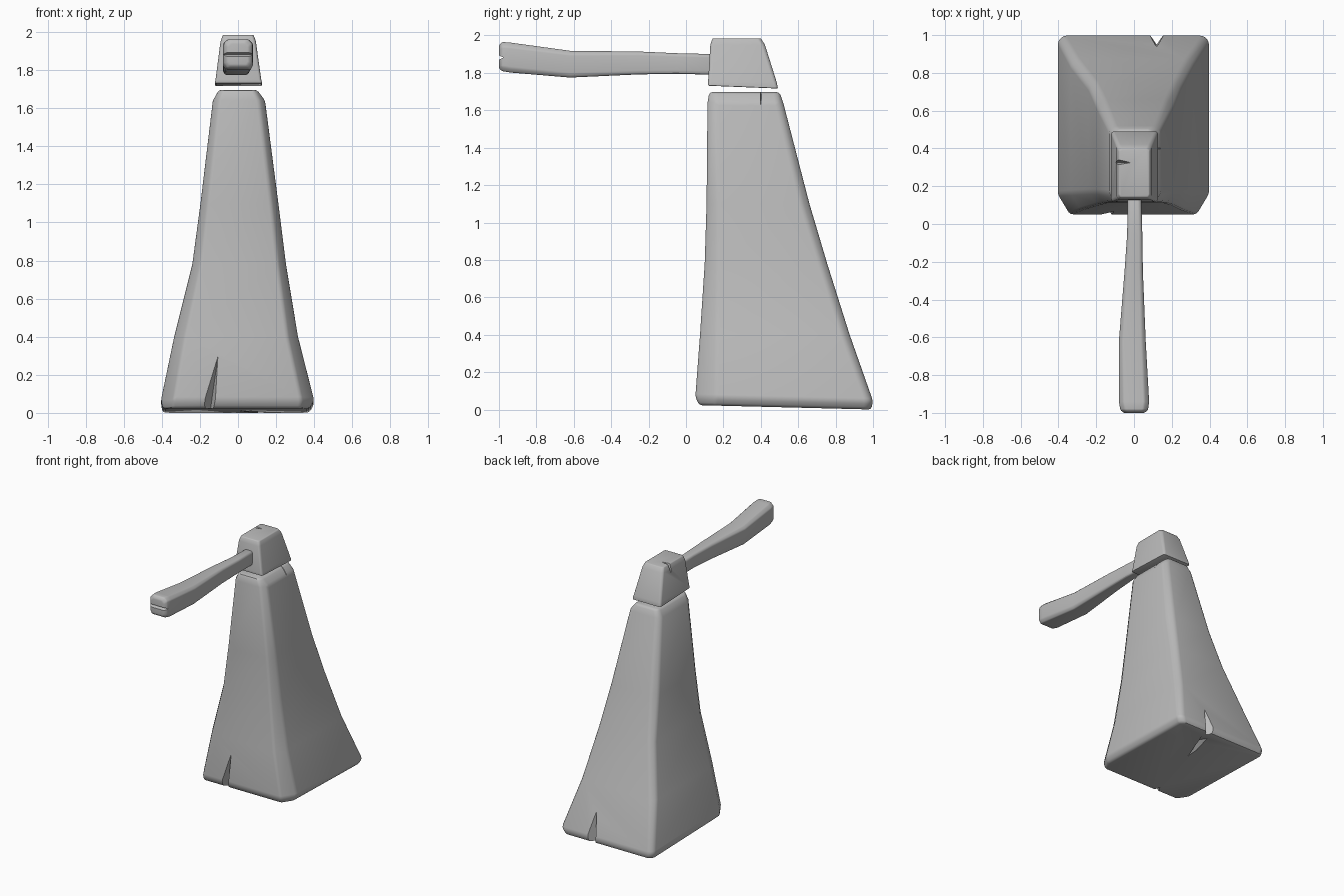
import bpy, bmesh
from mathutils import Vector

cube = bpy.data.objects.get("Cube")
if cube:
    bpy.data.objects.remove(cube, do_unlink=True)

stone = bpy.data.materials.new("plain_grey")
stone.use_nodes = True
GREY = (0.5, 0.5, 0.5, 1)
stone.diffuse_color = GREY
stone.node_tree.nodes["Principled BSDF"].inputs["Base Color"].default_value = GREY


def make_object(name, bm):
    bmesh.ops.recalc_face_normals(bm, faces=bm.faces)
    mesh = bpy.data.meshes.new(name)
    bm.to_mesh(mesh)
    bm.free()
    mesh.materials.append(stone)
    obj = bpy.data.objects.new(name, mesh)
    bpy.context.collection.objects.link(obj)
    return obj


def loft(name, rings, place):
    """Skin rectangles (t, u0, u1, v0, v1, low corner cut, high corner cut)."""
    bm = bmesh.new()
    loops = []
    for t, u0, u1, v0, v1, lo, hi in rings:
        outline = [(u0 + lo * .6, v0), (u1 - lo * .6, v0), (u1, v0 + lo), (u1, v1 - hi),
                   (u1 - hi, v1), (u0 + hi, v1), (u0, v1 - hi), (u0, v0 + lo)]
        loops.append([bm.verts.new(place(t, u, v)) for u, v in outline])
    for a, b in zip(loops, loops[1:]):
        for i in range(8):
            j = (i + 1) % 8
            bm.faces.new((a[i], a[j], b[j], b[i]))
    bm.faces.new(loops[0])
    bm.faces.new(loops[-1])
    return make_object(name, bm)


def gouge(points):
    """Convex wedge used to carve a crack."""
    bm = bmesh.new()
    for p in points:
        bm.verts.new(p)
    bmesh.ops.convex_hull(bm, input=bm.verts)
    cutter = make_object("crack_cutter", bm)
    cutter.hide_render = True
    return cutter


def finish(obj, width, cutters=()):
    bpy.ops.object.select_all(action='DESELECT')
    bpy.context.view_layer.objects.active = obj
    obj.select_set(True)
    bevel = obj.modifiers.new("worn_edges", 'BEVEL')
    bevel.width, bevel.segments = width, 2
    bevel.limit_method, bevel.angle_limit = 'ANGLE', 0.4
    bpy.ops.object.modifier_apply(modifier=bevel.name)
    for cutter in cutters:
        cut = obj.modifiers.new("crack", 'BOOLEAN')
        cut.operation, cut.object, cut.solver = 'DIFFERENCE', cutter, 'EXACT'
        bpy.ops.object.modifier_apply(modifier=cut.name)
        bpy.data.objects.remove(cutter, do_unlink=True)
    bpy.ops.object.shade_smooth_by_angle(angle=0.6)


def upright(t, u, v):
    # the lowest and underside levels lean slightly down toward the back
    lean = 0.025 * (1 - v) if t < 0.1 else 0
    return Vector((u, v, t + lean))


# Tapering pedestal
pedestal = loft("pedestal", [
    (0.0, -.395, .375, .07, .99, .08, .03),
    (.045, -.405, .40, .05, 1.0, .11, .03),
    (.4, -.335, .315, .075, .875, .09, .035),
    (.78, -.24, .252, .10, .755, .07, .035),
    (1.1, -.197, .212, .11, .66, .06, .04),
    (1.64, -.132, .142, .115, .52, .05, .03),
    (1.697, -.10, .10, .125, .50, .03, .02),
], upright)
finish(pedestal, .015, [
    # front, back and upper side cracks
    gouge([(-.21, .03, -.02), (-.12, .03, -.02), (-.15, .13, -.02), (-.105, .066, .3),
           (-.11, .04, .3)]),
    gouge([(.06, 1.04, -.02), (.18, 1.04, -.02), (.12, .95, -.02), (.12, .935, .22),
           (.12, 1.0, .22)]),
    gouge([(.0, .72, -.02), (.15, .98, -.02), (.08, .98, -.02), (-.02, .55, -.02),
           (.06, .75, .06)]),
    gouge([(.16, .38, 1.72), (.16, .42, 1.72), (.07, .40, 1.72), (.14, .40, 1.63),
           (.16, .40, 1.63)]),
])


# Floating head block
head = loft("head_block", [
    (1.72, -.122, .128, .118, .492, .01, .01),
    (1.75, -.118, .122, .118, .485, .012, .012),
    (1.95, -.092, .094, .13, .422, .014, .014),
    (1.985, -.08, .082, .142, .40, .014, .014),
], lambda t, u, v: Vector((u, v, t + (0.04 * (.4 - v) if t < 1.73 else 0))))
finish(head, .008, [
    gouge([(-.15, .30, 2.0), (-.15, .36, 2.0), (.0, .325, 2.0), (-.08, .325, 1.93),
           (-.15, .325, 1.88)]),
])


# Flared handle reaching forward
handle = loft("handle", [
    (.16, -.034, .038, 1.79, 1.90, .012, .012),
    (-.05, -.036, .044, 1.795, 1.905, .012, .012),
    (-.25, -.05, .047, 1.792, 1.914, .014, .014),
    (-.62, -.08, .062, 1.775, 1.918, .02, .02),
    (-.94, -.08, .08, 1.802, 1.962, .025, .025),
    (-.985, -.072, .074, 1.81, 1.965, .025, .025),
    (-1.0, -.055, .056, 1.825, 1.945, .02, .02),
], lambda t, u, v: Vector((u, t, v)))
finish(handle, .008, [
    gouge([(x, y, z) for x in (-.1, .1)
           for y, z in ((-1.02, 1.862), (-1.02, 1.902), (-.975, 1.882))]),
])
